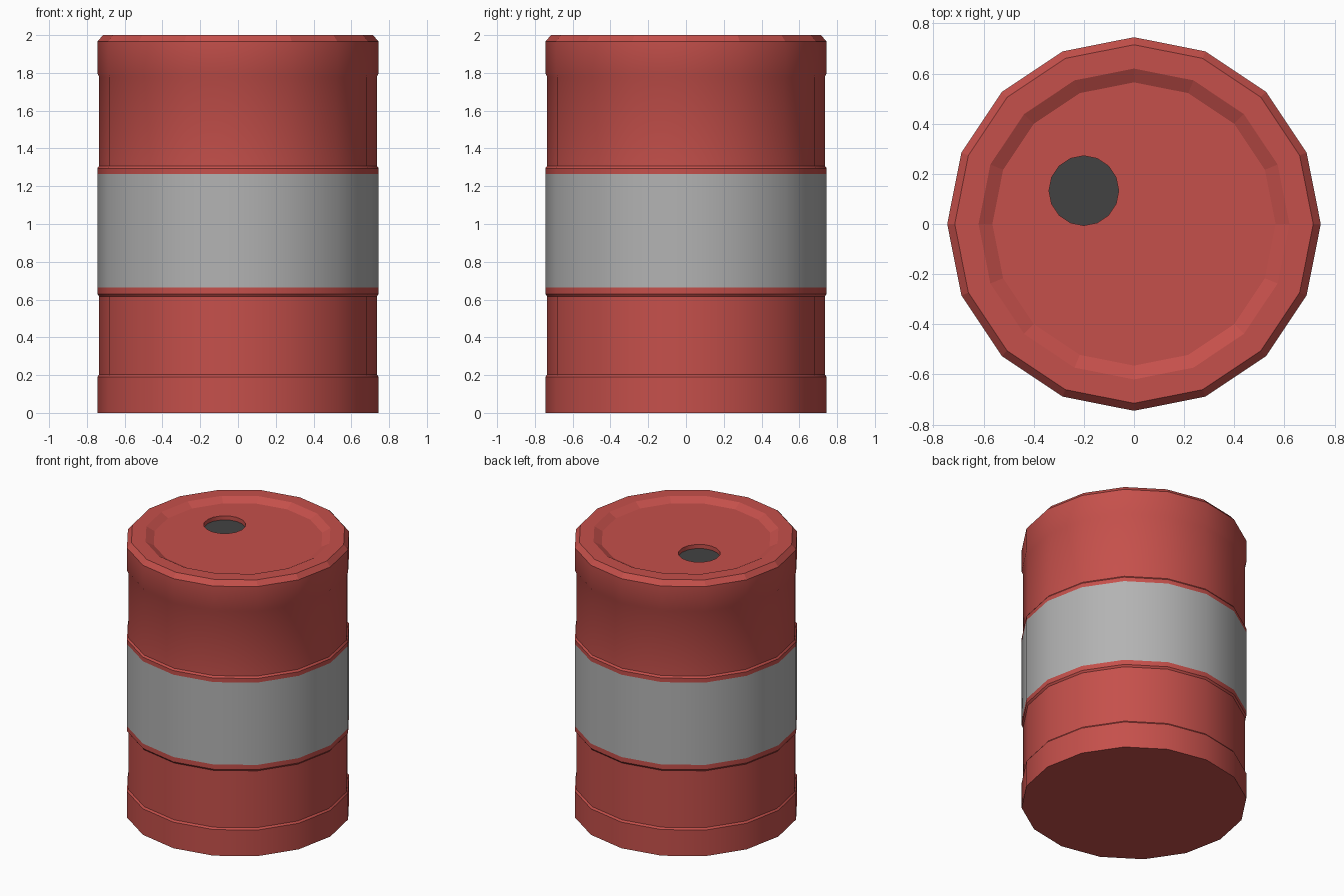
import bpy, bmesh
from math import cos, sin, pi, radians

if "Cube" in bpy.data.objects:
    bpy.data.objects.remove(bpy.data.objects["Cube"])

SIDES = 16


def material(name, rgb):
    m = bpy.data.materials.new(name)
    m.diffuse_color = (*rgb, 1)
    m.use_nodes = True
    m.node_tree.nodes["Principled BSDF"].inputs["Base Color"].default_value = m.diffuse_color
    return m


def ring(bm, r, z, cx=0, cy=0):
    return [bm.verts.new((cx + r * cos(2 * pi * i / SIDES),
                          cy + r * sin(2 * pi * i / SIDES), z)) for i in range(SIDES)]


def skin(bm, a, b, mat=0, smooth=False):
    for i in range(SIDES):
        j = (i + 1) % SIDES
        f = bm.faces.new((a[i], a[j], b[j], b[i]))
        f.material_index = mat
        f.smooth = smooth


def loop_edges(bm, loop):
    return [bm.edges.get((loop[i], loop[i - 1])) for i in range(SIDES)]


bm = bmesh.new()

# Barrel wall with raised hoops; the middle hoop carries the grey band
profile = [(0.745, 0), (0.745, 0.19), (0.735, 0.203), (0.735, 0.617), (0.745, 0.63),
           (0.745, 0.665), (0.745, 1.265), (0.745, 1.295), (0.735, 1.308),
           (0.735, 1.778), (0.745, 1.80), (0.745, 1.965),
           (0.715, 2.0), (0.62, 2.0), (0.565, 1.97)]
rings = [ring(bm, r, z) for r, z in profile]
for k in range(len(rings) - 1):
    skin(bm, rings[k], rings[k + 1], mat=1 if k == 5 else 0, smooth=k < 11)
bm.faces.new(rings[0][::-1])

# Filler hole: wall and dark bottom
rim = ring(bm, 0.139, 1.97, -0.2, 0.133)
pit = ring(bm, 0.139, 1.94, -0.2, 0.133)
skin(bm, rim, pit, smooth=True)
bm.faces.new(pit).material_index = 2

# Recessed lid around the hole
bmesh.ops.triangle_fill(bm, use_beauty=True, normal=(0, 0, 1),
                        edges=loop_edges(bm, rings[-1]) + loop_edges(bm, rim))
bmesh.ops.recalc_face_normals(bm, faces=bm.faces)

# Keep hard edges crisp
for e in bm.edges:
    if e.calc_face_angle(0) > radians(30):
        e.smooth = False

mesh = bpy.data.meshes.new("barrel")
bm.to_mesh(mesh)
bm.free()
for m in (material("red_paint", (0.56, 0.08, 0.07)),
          material("grey_band", (0.45, 0.45, 0.45)),
          material("dark_hole", (0.055, 0.055, 0.055))):
    mesh.materials.append(m)
bpy.context.collection.objects.link(bpy.data.objects.new("barrel", mesh))
